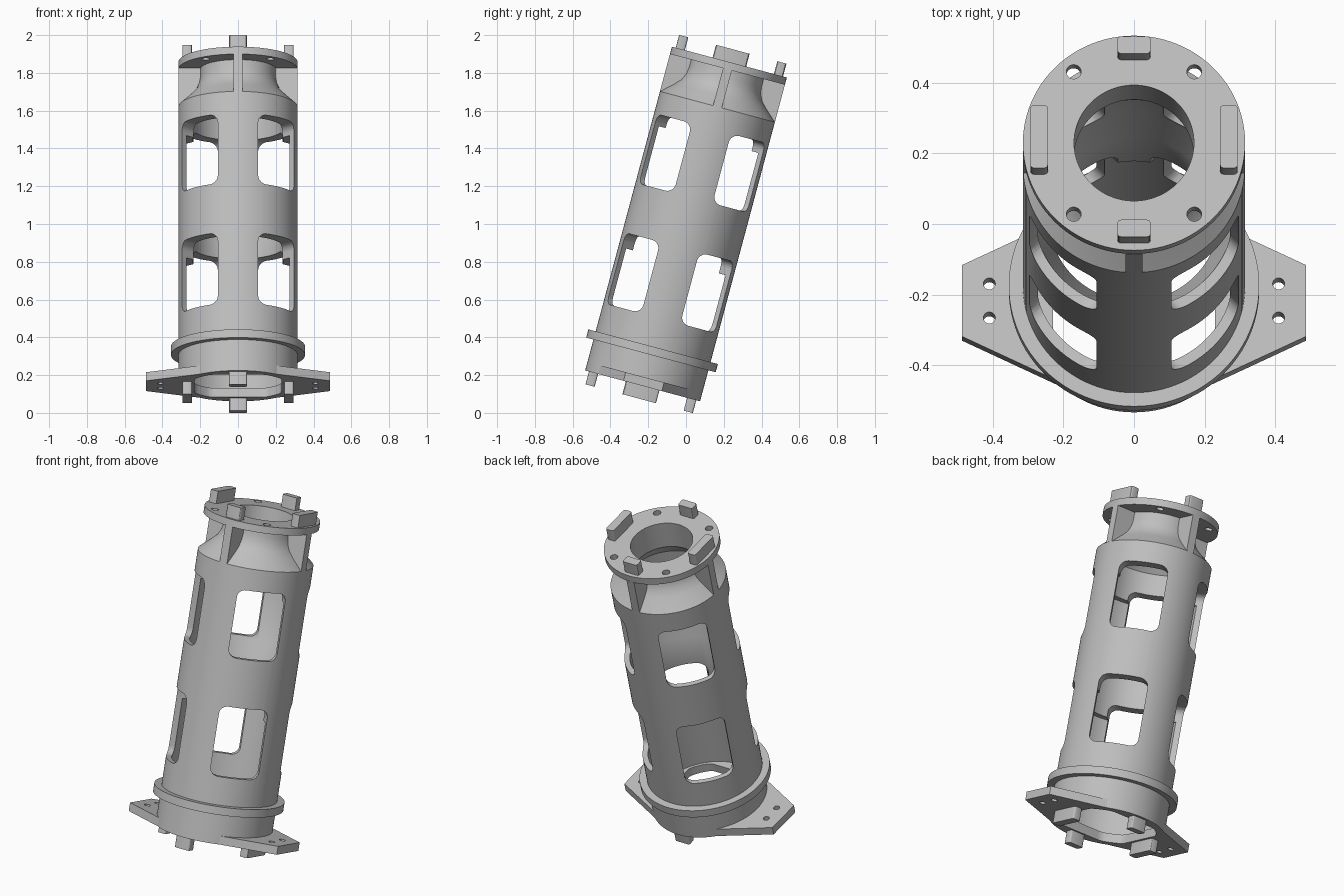
import bpy, bmesh, math
from mathutils import Matrix

if "Cube" in bpy.data.objects:
    bpy.data.objects.remove(bpy.data.objects["Cube"])

grey = bpy.data.materials.new("light_grey")
grey.diffuse_color = (0.52, 0.52, 0.52, 1)
grey.use_nodes = True
grey.node_tree.nodes["Principled BSDF"].inputs["Base Color"].default_value = grey.diffuse_color

# Parts are built upright from w = 0 to 1.775, then leaned 15 degrees to the back
LEAN = (Matrix.Translation((0, 0, 1)) @ Matrix.Rotation(math.radians(-15), 4, 'X')
        @ Matrix.Translation((0, 0, -0.8875)))
parts = []


def turn(deg):
    return Matrix.Rotation(math.radians(deg), 4, 'Z')


def make(name, bm, keep=True):
    bmesh.ops.recalc_face_normals(bm, faces=bm.faces)
    me = bpy.data.meshes.new(name)
    bm.to_mesh(me)
    bm.free()
    me.materials.append(grey)
    ob = bpy.data.objects.new(name, me)
    bpy.context.collection.objects.link(ob)
    if keep:
        parts.append(ob)
    return ob


def lathe(name, profile, n=96):
    bm = bmesh.new()
    rings = [[bm.verts.new((r * math.cos(2 * math.pi * i / n), r * math.sin(2 * math.pi * i / n), w))
              for i in range(n)] for r, w in profile]
    for k, a in enumerate(rings):
        b = rings[(k + 1) % len(rings)]
        for i in range(n):
            j = (i + 1) % n
            bm.faces.new((a[i], a[j], b[j], b[i]))
    return make(name, bm)


def prism(bm, pts, place):
    """Join two matching outlines (both end caps) into a solid."""
    low = [bm.verts.new(place @ Matrix.Translation(p).translation) for p in pts[0]]
    high = [bm.verts.new(place @ Matrix.Translation(p).translation) for p in pts[1]]
    bm.faces.new(low)
    bm.faces.new(high)
    for i in range(len(low)):
        j = (i + 1) % len(low)
        bm.faces.new((low[i], low[j], high[j], high[i]))


def cut(ob, bm):
    tool = make("cutter", bm, False)
    mod = ob.modifiers.new("cut", 'BOOLEAN')
    mod.operation, mod.solver, mod.object = 'DIFFERENCE', 'EXACT', tool
    bpy.context.view_layer.objects.active = ob
    bpy.ops.object.modifier_apply(modifier=mod.name)
    bpy.data.objects.remove(tool)


def rounded_rect(u, w0, w1, r, n=6):
    pts = []
    for cu, cw, a0 in ((u - r, w1 - r, 0), (r - u, w1 - r, 90), (r - u, w0 + r, 180), (u - r, w0 + r, 270)):
        for i in range(n + 1):
            a = math.radians(a0 + 90 * i / n)
            pts.append((cu + r * math.cos(a), cw + r * math.sin(a)))
    return pts


def hole(bm, x, y, r, w0, w1, n=20):
    ring = [(x + r * math.cos(2 * math.pi * i / n), y + r * math.sin(2 * math.pi * i / n)) for i in range(n)]
    prism(bm, ([(*p, w0) for p in ring], [(*p, w1) for p in ring]), Matrix())


# Thin hollow body: curved shoulder, narrow neck, two thick inner bands, floor
body = lathe("tube_body", [
    (.315, 0), (.315, 1.53), (.25, 1.59), (.222, 1.62), (.206, 1.655), (.2, 1.69), (.2, 1.74),
    (.17, 1.74), (.17, 1.615), (.24, 1.53), (.24, 1.35), (.285, 1.35), (.285, 1.02),
    (.24, .94), (.24, .68), (.285, .68), (.285, .05), (.2, .05), (.2, 0)])

# Two rows of four rounded windows on the diagonals
bm = bmesh.new()
for w0, w1 in ((.37, .76), (1.03, 1.41)):
    outline = rounded_rect(.134, w0, w1, .045)
    for a in (45, 135, 225, 315):
        prism(bm, ([(.12, u, w) for u, w in outline], [(.45, u, w) for u, w in outline]), turn(a))
cut(body, bm)

# Square opening with rounded-off corners in the floor
bm = bmesh.new()
square = []
for i in range(72):
    a = math.radians(i * 5)
    r = min(.27, .23 / max(abs(math.cos(a)), abs(math.sin(a))))
    square.append((r * math.cos(a), r * math.sin(a)))
prism(bm, ([(*p, -.1) for p in square], [(*p, .1) for p in square]), Matrix())
cut(body, bm)

# Collar ring near the bottom
lathe("collar_ring", [(.355, .17), (.355, .215), (.3, .215), (.3, .17)])

# Top flange with four bolt holes
flange = lathe("top_flange", [(.315, 1.735), (.315, 1.775), (.17, 1.775), (.17, 1.735)])
bm = bmesh.new()
for sx in (-1, 1):
    for sy in (-1, 1):
        hole(bm, sx * .171, sy * .209, .021, 1.7, 1.8)
cut(flange, bm)

# Four ribs between shoulder and flange
bm = bmesh.new()
side = [(.315, 1.53), (.315, 1.737), (.19, 1.737), (.19, 1.635)]
for a in (0, 90, 180, 270):
    prism(bm, ([(r, -.024, w) for r, w in side], [(r, .024, w) for r, w in side]), turn(a))
make("neck_ribs", bm)

# Mounting wings at the base, two bolt holes each
arc = [(.29 * math.cos(math.radians(a)), .29 * math.sin(math.radians(a))) for a in range(-50, 51, 10)]
wing = arc + [(.2, .243), (.487, .105), (.487, -.105), (.2, -.243)]
for name, a in (("right_wing", 0), ("left_wing", 180)):
    bm = bmesh.new()
    prism(bm, ([(x, y, 0) for x, y in wing], [(x, y, .047) for x, y in wing]), turn(a))
    ob = make(name, bm)
    bm = bmesh.new()
    for y in (-.05, .05):
        hole(bm, .41 if a == 0 else -.41, y, .017, -.05, .1)
    cut(ob, bm)

# Locating tabs on both ends: wide at the sides, narrow at front and back
for end, w in (("top", 1.805), ("bottom", -.03)):
    bm = bmesh.new()
    for a in (0, 90, 180, 270):
        half = .092 if a % 180 == 0 else .047
        bmesh.ops.create_cube(bm, size=1, matrix=turn(a) @ Matrix.Translation((.269, 0, w))
                              @ Matrix.Diagonal((.05, 2 * half, .08, 1)))
    upright = [e for e in bm.edges if abs(e.verts[0].co.z - e.verts[1].co.z) > .01]
    bmesh.ops.bevel(bm, geom=upright, offset=.01, segments=3, affect='EDGES', profile=.5)
    make(end + "_tabs", bm)

# Lean everything and smooth the round surfaces
for ob in parts:
    ob.data.transform(LEAN)
    bpy.ops.object.select_all(action='DESELECT')
    ob.select_set(True)
    bpy.context.view_layer.objects.active = ob
    bpy.ops.object.shade_smooth_by_angle(angle=math.radians(30))
